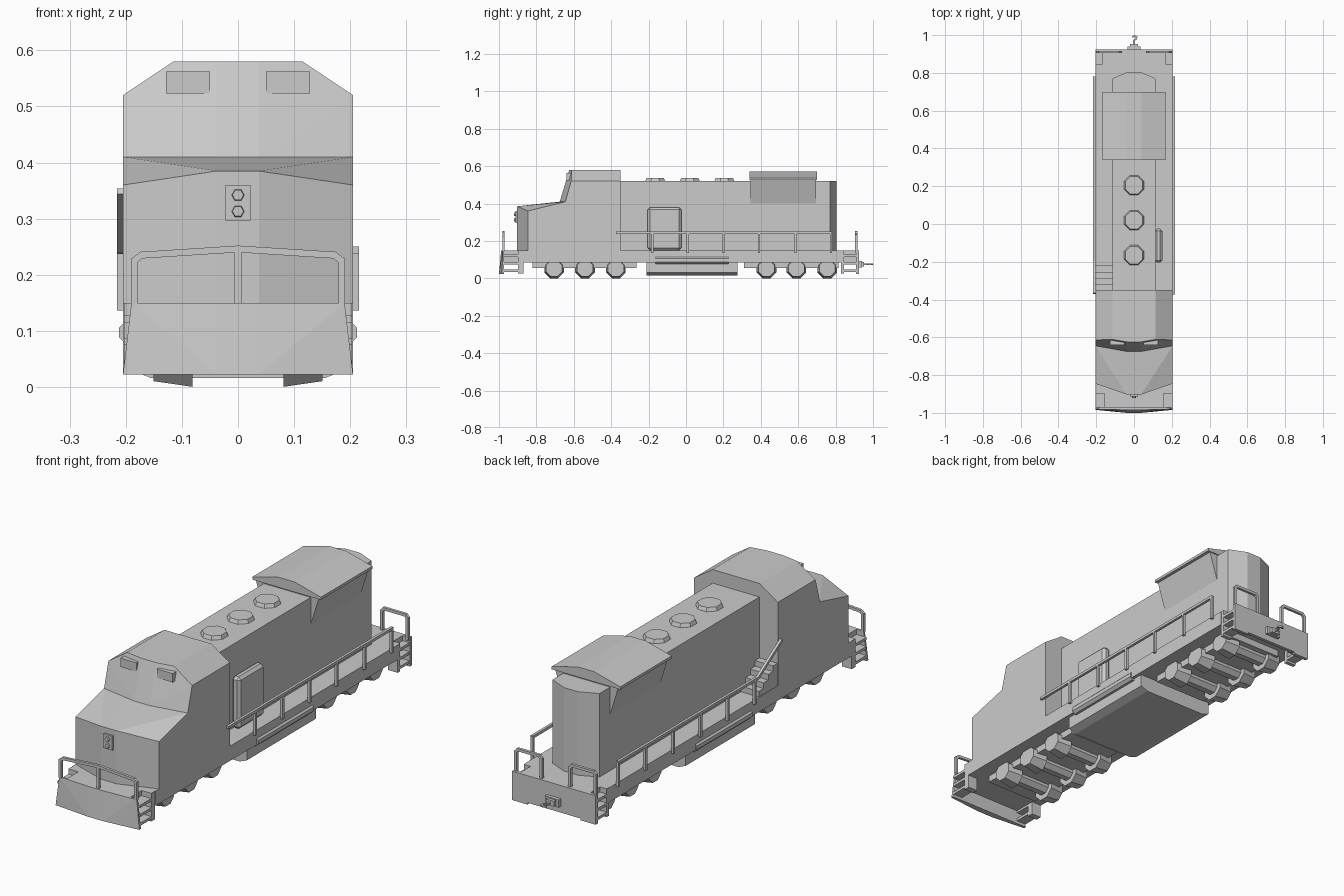
import bpy, bmesh, math
from mathutils import Vector, Matrix

if "Cube" in bpy.data.objects:
    bpy.data.objects.remove(bpy.data.objects["Cube"])


def finish(name, bm):
    bmesh.ops.recalc_face_normals(bm, faces=bm.faces)
    me = bpy.data.meshes.new(name)
    bm.to_mesh(me)
    bm.free()
    ob = bpy.data.objects.new(name, me)
    bpy.context.collection.objects.link(ob)
    return ob


def boxes(name, items):
    """Each item is x0, x1, y0, y1, z0, z1."""
    bm = bmesh.new()
    for x0, x1, y0, y1, z0, z1 in items:
        m = Matrix.Translation(((x0 + x1) / 2, (y0 + y1) / 2, (z0 + z1) / 2))
        bmesh.ops.create_cube(bm, size=1, matrix=m @ Matrix.Diagonal((x1 - x0, y1 - y0, z1 - z0, 1)))
    return finish(name, bm)


def hull(name, half):
    """Convex solid from points given for +x, mirrored to -x."""
    bm = bmesh.new()
    for p in {(s * x, y, z) for x, y, z in half for s in (1, -1)}:
        bm.verts.new(p)
    bmesh.ops.convex_hull(bm, input=bm.verts[:])
    bmesh.ops.dissolve_limit(bm, angle_limit=0.01, verts=bm.verts[:], edges=bm.edges[:])
    return finish(name, bm)


def prism(name, half, y0, y1):
    """Cross-section of (x, z) mirrored in x and extruded along y."""
    prof = half + [(-x, z) for x, z in reversed(half) if x > 0]
    bm = bmesh.new()
    f = bm.faces.new([bm.verts.new((x, y0, z)) for x, z in prof])
    r = bmesh.ops.extrude_face_region(bm, geom=[f])
    vs = [v for v in r['geom'] if isinstance(v, bmesh.types.BMVert)]
    bmesh.ops.translate(bm, verts=vs, vec=(0, y1 - y0, 0))
    return finish(name, bm)


def bars(name, paths, t=0.012):
    """Square bars following polylines."""
    bm = bmesh.new()
    for path in paths:
        for a, b in zip(path, path[1:]):
            a, b = Vector(a), Vector(b)
            d = b - a
            m = Matrix.Translation((a + b) / 2) @ d.to_track_quat('Y', 'Z').to_matrix().to_4x4()
            bmesh.ops.create_cube(bm, size=1, matrix=m @ Matrix.Diagonal((t, d.length + t * 0.6, t, 1)))
    return finish(name, bm)


def rods(name, items, sides=8):
    """Each item is centre, axis, length, start radius, end radius."""
    bm = bmesh.new()
    for c, axis, length, r1, r2 in items:
        q = Vector(axis).to_track_quat('Z', 'Y').to_matrix().to_4x4()
        m = Matrix.Translation(c) @ q @ Matrix.Rotation(math.pi / sides, 4, 'Z')
        bmesh.ops.create_cone(bm, cap_ends=True, segments=sides, radius1=r1, radius2=r2,
                              depth=length, matrix=m)
    return finish(name, bm)


# Main frame and narrower end platforms
boxes("frame", [(-.205, .205, -.87, .83, .085, .125), (-.205, .205, -.87, .83, .125, .15)])
boxes("end_platforms", [(-.155, .155, -.975, -.87, .085, .15), (-.17, .17, .83, .915, .085, .15)])

# Nose, cab and hood
base = [(.205, -.645, .41), (.037, -.675, .41), (.205, -.35, .41)]
hull("nose", base + [(.205, -.35, .15), (.205, -.845, .15), (.037, -.903, .15),
                     (.205, -.845, .36), (.037, -.903, .385)])
hull("cab", base + [(.205, -.614, .52), (.115, -.611, .58), (.037, -.624, .58),
                    (.115, -.35, .58), (.205, -.35, .52)])
hull("hood", [(x, y, z) for z in (.15, .52) for x, y in ((.115, -.35), (.115, .77), (.035, .805))])

# Flared radiator housing with overhanging roof
prism("radiator_flare", [(.115, .40), (.157, .535)], .345, .695)
prism("radiator_roof", [(.168, .525), (.168, .537), (.04, .57)], .34, .70)

# Roof fans
rods("roof_fans", [((0, y, .527), (0, 0, 1), .018, .058, .05) for y in (-.165, .02, .205)])

# Side cabinet with softened outer edges
cab = boxes("side_cabinet", [(.11, .15, -.205, -.025, .15, .38)])
bev = cab.modifiers.new("bevel", 'BEVEL')
bev.width, bev.segments = .012, 1

# Headlight and number boards
boxes("headlight_housing", [(-.022, .022, -.912, -.89, .297, .36)])
rods("headlights", [((0, -.914, z), (0, -1, 0), .012, .012, .010) for z in (.313, .342)], 6)
boxes("number_boards", [(s * .089 - .039, s * .089 + .039, -.64, -.60, .523, .562) for s in (-1, 1)])

# Front plow and rear pilot plate
hull("front_plow", [(.19, -.972, .15), (.19, -.98, .15), (.037, -.988, .15),
                    (.205, -.972, .022), (.205, -.984, .022), (.037, -1, .022)])
boxes("rear_pilot", [(-.205, .205, .91, .925, .05, .15), (-.205, -.13, .91, .925, .022, .05),
                     (.13, .205, .91, .925, .022, .05), (-.13, .13, .91, .925, .03, .05)])

# Corner steps with stiles
steps = []
for s in (-1, 1):
    xa, xb = sorted((s * .155, s * .203))
    for y0, y1, p0, p1 in ((-.975, -.895, -.897, -.87), (.845, .915, .828, .845)):
        steps += [(xa, xb, y0, y1, z, z + .012) for z in (.035, .075, .115)]
        steps.append((xa, xb, p0, p1, .025, .15))
boxes("corner_steps", steps)

# Rear coupler and hook
boxes("coupler", [(-.034, .034, .92, .94, .058, .092), (-.02, .02, .94, .953, .063, .087)])
bars("coupler_hook", [[(0, .95, .075), (0, .973, .075), (.012, .98, .075), (.014, .99, .075),
                       (.004, .996, .075), (-.008, .99, .075)]], .008)

# Side handrails
posts = (-.18, .01, .2, .39, .585, .775)
for name, s, start in (("right_handrail", 1, -.37), ("left_handrail", -1, -.2)):
    x = s * .21
    paths = [[(x, start, .244), (x, .775, .244)]]
    paths += [[(x, y, .14), (x, y, .244)] for y in posts]
    if s < 0:
        paths.append([(x, -.2, .244), (x, -.365, .347)])
    bars(name, paths)

# Stairs to the cab rear door
boxes("cab_stairs", [(-.203, -.113, -.35, -.22 - i * .033, .15 + i * .025, .175 + i * .025)
                     for i in range(4)])

# End handrails: an arched front rail, two hoops at the rear
arch = [(.185, .15), (.185, .225), (.172, .235), (0, .246)]
bars("front_handrail", [[(s * x, -.976, z) for x, z in arch] for s in (-1, 1)]
     + [[(0, -.976, .15), (0, -.976, .246)]])
hoop = [(.195, .14), (.195, .235), (.185, .246), (.08, .246), (.07, .235), (.07, .14)]
bars("rear_handrails", [[(s * x, .91, z) for x, z in hoop] for s in (-1, 1)])

# Fuel tank, air tanks and pipes
prism("fuel_tank", [(.19, .09), (.19, .03), (.155, .016)], -.21, .275)
rods("air_tanks", [((s * .192, .033, .097), (0, 1, 0), .39, .022, .022) for s in (-1, 1)])
rods("air_pipes", [((s * .195, -.235, .097), (0, 1, 0), .17, .007, .007) for s in (-1, 1)], 6)

# Two three-axle trucks
for name, ys, y0, y1 in (("front", (-.705, -.54, -.375), -.82, -.265),
                         ("rear", (.43, .59, .755), .31, .815)):
    boxes(name + "_truck_frame", [(-.13, .13, y0, y1, .055, .09)])
    rods(name + "_wheels", [((s * .116, y, .053), (s, 0, 0), .07, .057, .046)
                            for y in ys for s in (-1, 1)])
    rods(name + "_axles", [((0, y, .055), (1, 0, 0), .18, .035, .035) for y in ys])
